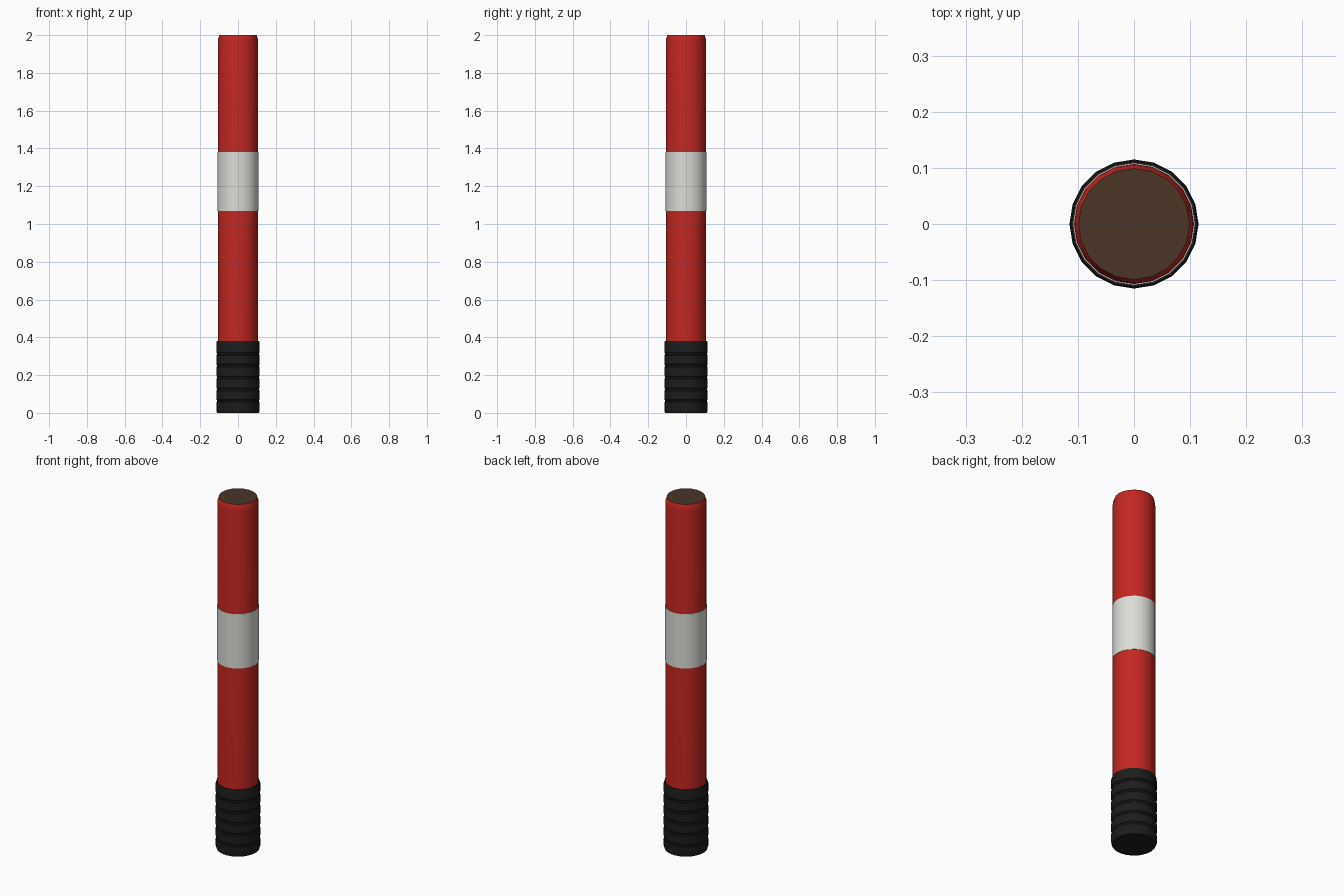
import bpy, bmesh
from math import sin, cos, tau, radians

if "Cube" in bpy.data.objects:
    bpy.data.objects.remove(bpy.data.objects["Cube"])

SIDES = 20


def material(name, rgb):
    m = bpy.data.materials.new(name)
    m.diffuse_color = (*rgb, 1)
    m.use_nodes = True
    m.node_tree.nodes["Principled BSDF"].inputs["Base Color"].default_value = m.diffuse_color
    return m


def lathe(name, profile, mat, cap_bottom=False, cap_top=False):
    """Revolve (radius, z) points around z."""
    bm = bmesh.new()
    rings = [[bm.verts.new((r * cos(tau * i / SIDES), r * sin(tau * i / SIDES), z))
              for i in range(SIDES)] for r, z in profile]
    for a, b in zip(rings, rings[1:]):
        for i in range(SIDES):
            j = (i + 1) % SIDES
            bm.faces.new((a[i], a[j], b[j], b[i]))
    if cap_bottom:
        bm.faces.new(rings[0][::-1])
    if cap_top:
        bm.faces.new(rings[-1])
    me = bpy.data.meshes.new(name)
    bm.to_mesh(me)
    bm.free()
    me.materials.append(mat)
    ob = bpy.data.objects.new(name, me)
    bpy.context.collection.objects.link(ob)
    bpy.ops.object.select_all(action='DESELECT')
    ob.select_set(True)
    bpy.context.view_layer.objects.active = ob
    bpy.ops.object.shade_smooth_by_angle(angle=radians(30))
    return ob


red = material("red_paper", (0.55, 0.02, 0.015))
white = material("white_label", (0.72, 0.72, 0.68))
black = material("black_rubber", (0.012, 0.012, 0.012))
brown = material("brown_compound", (0.07, 0.035, 0.02))

# Red tube with a tapered lip
lathe("tube", [(0.107, 0.37), (0.107, 1.965), (0.105, 1.982), (0.099, 2.0)], red)

# Burnable face closing the top
lathe("ignition_face", [(0.099, 1.999), (0.099, 2.0)], brown, cap_top=True)

# White band around the middle, with thin edges
lathe("label_band", [(0.107, 1.07), (0.109, 1.07), (0.109, 1.38), (0.107, 1.38)], white)

# Ribbed black grip
grip = [(0.111, 0.0), (0.115, 0.012)]
for k in range(1, 6):
    z = 0.0625 * k
    grip += [(0.115, z - 0.008), (0.112, z - 0.004), (0.112, z + 0.004), (0.115, z + 0.008)]
grip += [(0.115, 0.37), (0.112, 0.38), (0.107, 0.38)]
lathe("grip", grip, black, cap_bottom=True)
